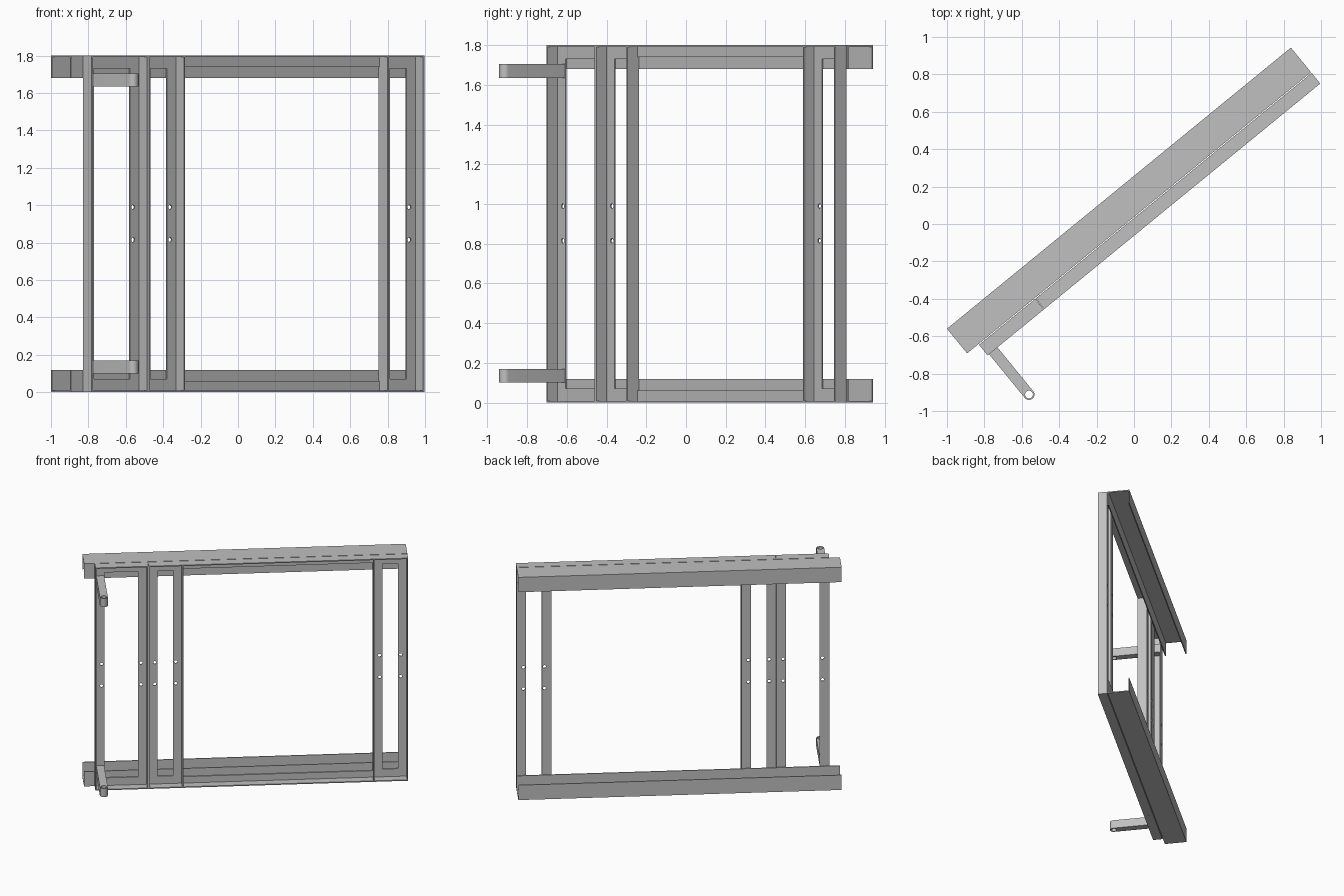
import bpy
from math import radians, sin, cos, pi
from mathutils import Matrix

if "Cube" in bpy.data.objects:
    bpy.data.objects.remove(bpy.data.objects["Cube"], do_unlink=True)

steel = bpy.data.materials.new("grey steel")
steel.use_nodes = True
steel.diffuse_color = (0.53, 0.53, 0.53, 1)
steel.node_tree.nodes["Principled BSDF"].inputs["Base Color"].default_value = (0.53, 0.53, 0.53, 1)

# The whole assembly is laid out along a straight line, then turned
HEIGHT, LENGTH, WALL, LEG = 1.8, 2.375, 0.008, 0.07
FRONT, BACK = 0.248, 0.175
PLACE = Matrix.Translation((-1, -0.56, 0)) @ Matrix.Rotation(radians(39.26), 4, "Z")
UPRIGHT = Matrix.Rotation(pi / 2, 4, "X")                                  # drawn as length, height
SECTION = Matrix(((0, 0, 1), (1, 0, 0), (0, 1, 0))).to_4x4()               # drawn as depth, height
PLAN = Matrix.Identity(4)                                                  # drawn as length, depth


def rect(x0, y0, x1, y1):
    return [(x0, y0), (x1, y0), (x1, y1), (x0, y1)]


def arc(cx, cy, r, start=0, sweep=2 * pi, n=16):
    return [(cx + r * cos(start + sweep * i / n), cy + r * sin(start + sweep * i / n)) for i in range(n)]


def extrude(name, loops, lo, hi, plane, smooth=False):
    """Fill closed outlines (inner loops are holes) and extrude from lo to hi."""
    curve = bpy.data.curves.new(name, "CURVE")
    curve.dimensions = "2D"
    curve.fill_mode = "BOTH"
    curve.extrude = (hi - lo) / 2
    for loop in loops:
        spline = curve.splines.new("POLY")
        spline.points.add(len(loop) - 1)
        for point, (x, y) in zip(spline.points, loop):
            point.co = (x, y, 0, 1)
        spline.use_cyclic_u = True
    temp = bpy.data.objects.new(name + "_outline", curve)
    mesh = bpy.data.meshes.new_from_object(temp)
    bpy.data.objects.remove(temp)
    bpy.data.curves.remove(curve)
    mesh.transform(PLACE @ plane @ Matrix.Translation((0, 0, (lo + hi) / 2)))
    mesh.materials.clear()
    mesh.materials.append(steel)
    mesh.name = name
    obj = bpy.data.objects.new(name, mesh)
    bpy.context.collection.objects.link(obj)
    bpy.ops.object.select_all(action="DESELECT")
    obj.select_set(True)
    bpy.context.view_layer.objects.active = obj
    if smooth:
        bpy.ops.object.shade_smooth_by_angle(angle=radians(40))
    else:
        bpy.ops.object.shade_flat()


def frame(name, s0, s1):
    """Rectangular frame of angle iron with bolt holes in the uprights."""
    outer = rect(s0, 0, s1, HEIGHT)
    window = rect(s0 + LEG, LEG, s1 - LEG, HEIGHT - LEG)
    holes = [arc(s, z, 0.012) for s in (s0 + 0.05, s1 - 0.05) for z in (0.815, 0.99)]
    extrude(name + "_face", [outer, window] + holes, BACK, BACK + WALL, UPRIGHT)
    inner = rect(s0 + WALL, WALL, s1 - WALL, HEIGHT - WALL)
    extrude(name + "_flange", [outer, inner], BACK + WALL, FRONT, UPRIGHT)


# Three bolted frames
frame("end_frame", 0.078, 0.467)
frame("middle_frame", 0.469, 0.723)
frame("far_frame", 2.12, LENGTH)

# Channel beams and connecting angles, mirrored bottom to top
depth, rise, leg = 0.17, 0.12, 0.06
channel = [(0, 0), (-depth, 0), (-depth, rise), (WALL - depth, rise),
           (WALL - depth, WALL), (-WALL, WALL), (-WALL, rise), (0, rise)]
angle = [(-BACK, 0), (-FRONT, 0), (-FRONT, WALL), (-BACK - WALL, WALL),
         (-BACK - WALL, leg), (-BACK, leg)]
for side, top in (("lower", False), ("upper", True)):
    def flip(points):
        return [(a, HEIGHT - z) if top else (a, z) for a, z in points]
    extrude(side + "_beam", [flip(channel)], 0, LENGTH, SECTION)
    extrude(side + "_connecting_angle", [flip(angle)], 0.723, 2.12, SECTION)

# Hinge arms with a rounded, drilled end
s, tip, r = 0.117, -0.55, 0.029
arm = [(s + r, -BACK - WALL), (s - r, -BACK - WALL)] + arc(s, tip, r, pi, pi) + [(s + r, tip)]
for side, z in (("lower", 0.1), ("upper", 1.635)):
    extrude(side + "_hinge_arm", [arm, arc(s, tip, 0.021)], z, z + 0.07, PLAN, smooth=True)
